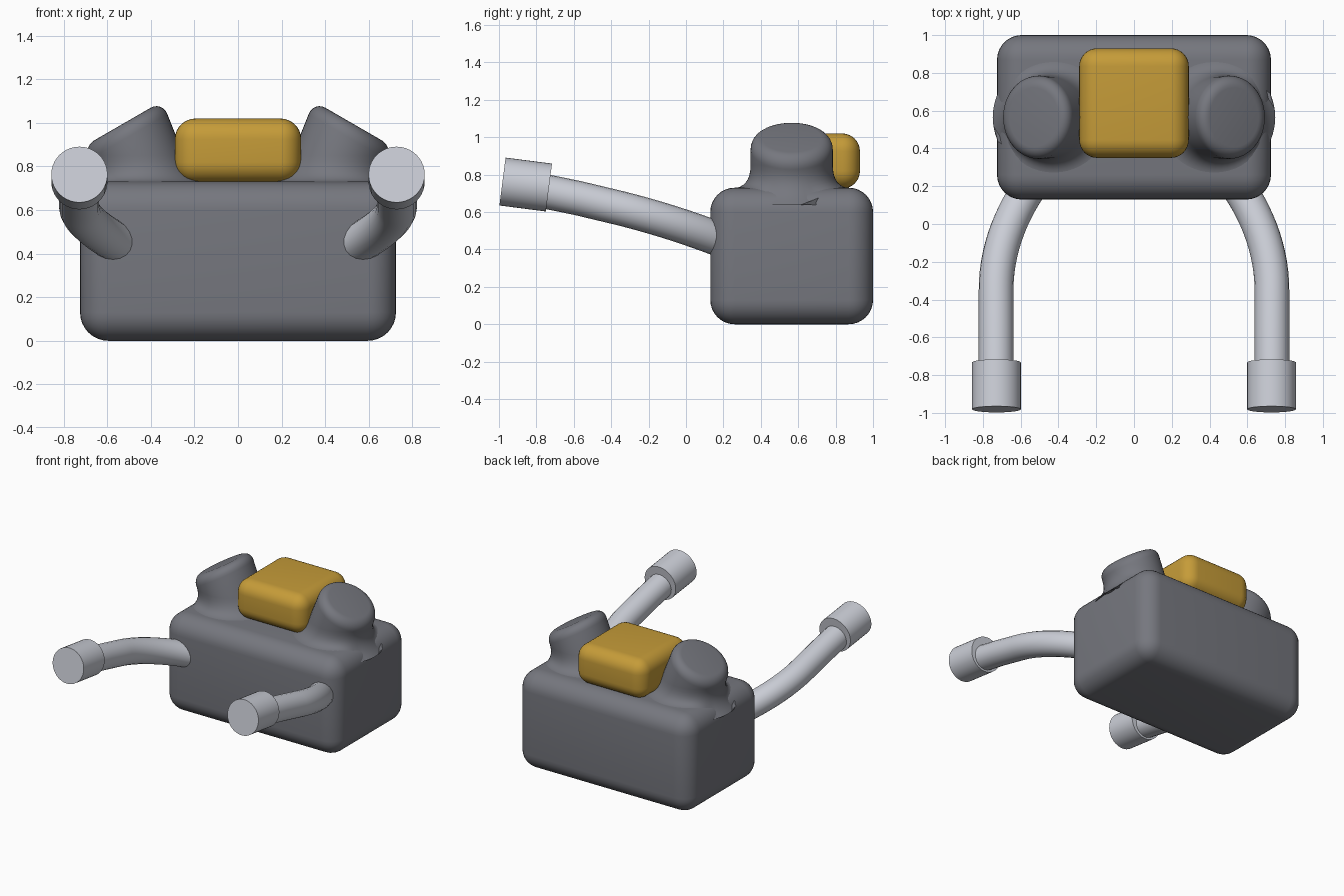
import bpy, bmesh, math
from mathutils import Vector

cube = bpy.data.objects.get("Cube")
if cube:
    bpy.data.objects.remove(cube, do_unlink=True)


def material(name, rgb):
    m = bpy.data.materials.new(name)
    m.use_nodes = True
    m.diffuse_color = (*rgb, 1)
    m.node_tree.nodes["Principled BSDF"].inputs["Base Color"].default_value = (*rgb, 1)
    return m


GREY = material("slate grey", (0.18, 0.185, 0.21))
GOLD = material("golden yellow", (0.56, 0.33, 0.04))
SILVER = material("light silver", (0.60, 0.62, 0.68))


def finish(bm, name, mat, sharp=40):
    bmesh.ops.recalc_face_normals(bm, faces=bm.faces)
    me = bpy.data.meshes.new(name)
    bm.to_mesh(me)
    bm.free()
    me.materials.append(mat)
    ob = bpy.data.objects.new(name, me)
    bpy.context.collection.objects.link(ob)
    bpy.ops.object.select_all(action='DESELECT')
    ob.select_set(True)
    bpy.context.view_layer.objects.active = ob
    bpy.ops.object.shade_smooth_by_angle(angle=math.radians(sharp))
    return ob


def rounded_box(name, mat, low, high, radius):
    bm = bmesh.new()
    bmesh.ops.create_cube(bm, size=1)
    low, high = Vector(low), Vector(high)
    for v in bm.verts:
        v.co = (low + high) / 2 + v.co * (high - low)
    bmesh.ops.bevel(bm, geom=bm.edges[:], offset=radius, segments=8,
                    profile=0.5, affect='EDGES')
    return finish(bm, name, mat)


def loft(name, mat, rings, sharp=40):
    """Skin a list of point rings and close both ends."""
    bm = bmesh.new()
    loops = [[bm.verts.new(p) for p in ring] for ring in rings]
    n = len(loops[0])
    for a, b in zip(loops, loops[1:]):
        for i in range(n):
            j = (i + 1) % n
            bm.faces.new((a[i], a[j], b[j], b[i]))
    bm.faces.new(loops[0])
    bm.faces.new(loops[-1])
    return finish(bm, name, mat, sharp)


def circle(center, axis, radius, n):
    axis = axis.normalized()
    u = Vector((1, 0, 0))
    u = (u - axis * u.dot(axis)).normalized()
    w = axis.cross(u)
    angles = [2 * math.pi * i / n for i in range(n)]
    return [center + (u * math.cos(t) + w * math.sin(t)) * radius for t in angles]


# Main body and the padded block on top
HALF, FRONT, BACK, TOP, ROUND = 0.725, 0.13, 1.0, 0.73, 0.13
rounded_box("body", GREY, (-HALF, FRONT, 0), (HALF, BACK, TOP), ROUND)
rounded_box("top_block", GOLD, (-0.29, 0.35, 0.725), (0.29, 0.93, 1.02), 0.095)


def body_height(x):
    """Height of the body top, following its rounded side edge."""
    over = min(max(abs(x) - (HALF - ROUND), 0), ROUND * 0.95)
    return TOP - ROUND + math.sqrt(ROUND ** 2 - over ** 2)


# Slanted shoulders: rounded cap, leaning side, flare blending into the body
def shoulder(name, side):
    n, edge, steps = 48, 0.06, 6
    lean = Vector((0.4, 0, 1))
    cap = Vector((0.53, 0.565, 0.995))
    along = Vector((math.cos(math.radians(30)), 0, -0.5))
    rings = []
    spokes = [along * 0.21 * math.cos(2 * math.pi * i / n)
              + Vector((0, 0.22 * math.sin(2 * math.pi * i / n), 0)) for i in range(n)]
    for k in range(steps + 1):
        t = math.pi / 2 * k / steps
        shrink = 1 - edge / 0.21 * (1 - math.sin(t))
        drop = lean * edge * (1 - math.cos(t))
        rings.append([cap + s * shrink - drop for s in spokes])
    flares = []
    for s in spokes:
        rim = cap + s
        foot = rim - lean * (rim.z - TOP)
        start = foot + lean * min(0.12, (rim.z - edge - TOP) * 0.95)
        out = Vector((s.x, s.y, 0)).normalized() * 0.1
        end = foot + out
        end.z = body_height(end.x) - 0.004
        flares.append((start, foot, end))
    for k in range(9):
        t = k / 8
        rings.append([a * (1 - t) ** 2 + b * 2 * t * (1 - t) + c * t * t
                      for a, b, c in flares])
    rings = [[Vector((p.x * side, p.y, p.z)) for p in r] for r in rings]
    loft(name, GREY, rings, 60)


# Bent arm tube: straight forearm, then a curve in towards the body
def arm(name, side):
    path = [Vector((0.73, -0.8, 0.72)), Vector((0.73, -0.58, 0.675))]
    a, b, c = Vector((0.73, -0.35, 0.62)), Vector((0.73, -0.07, 0.55)), Vector((0.55, 0.2, 0.445))
    for k in range(13):
        t = k / 12
        path.append(a * (1 - t) ** 2 + b * 2 * t * (1 - t) + c * t * t)
    for p in path:
        p.x *= side
    rings = []
    for i, p in enumerate(path):
        direction = path[min(i + 1, len(path) - 1)] - path[max(i - 1, 0)]
        rings.append(circle(p, direction, 0.092, 20))
    loft(name, SILVER, rings)


# Cylinder fist at the end of each arm
def hand(name, side):
    tip, base = Vector((0.728 * side, -0.981, 0.763)), Vector((0.728 * side, -0.733, 0.731))
    loft(name, SILVER, [circle(p, base - tip, 0.129, 40) for p in (tip, base)])


for label, side in (("left", 1), ("right", -1)):
    shoulder(label + "_shoulder", side)
    arm(label + "_arm", side)
    hand(label + "_hand", side)
